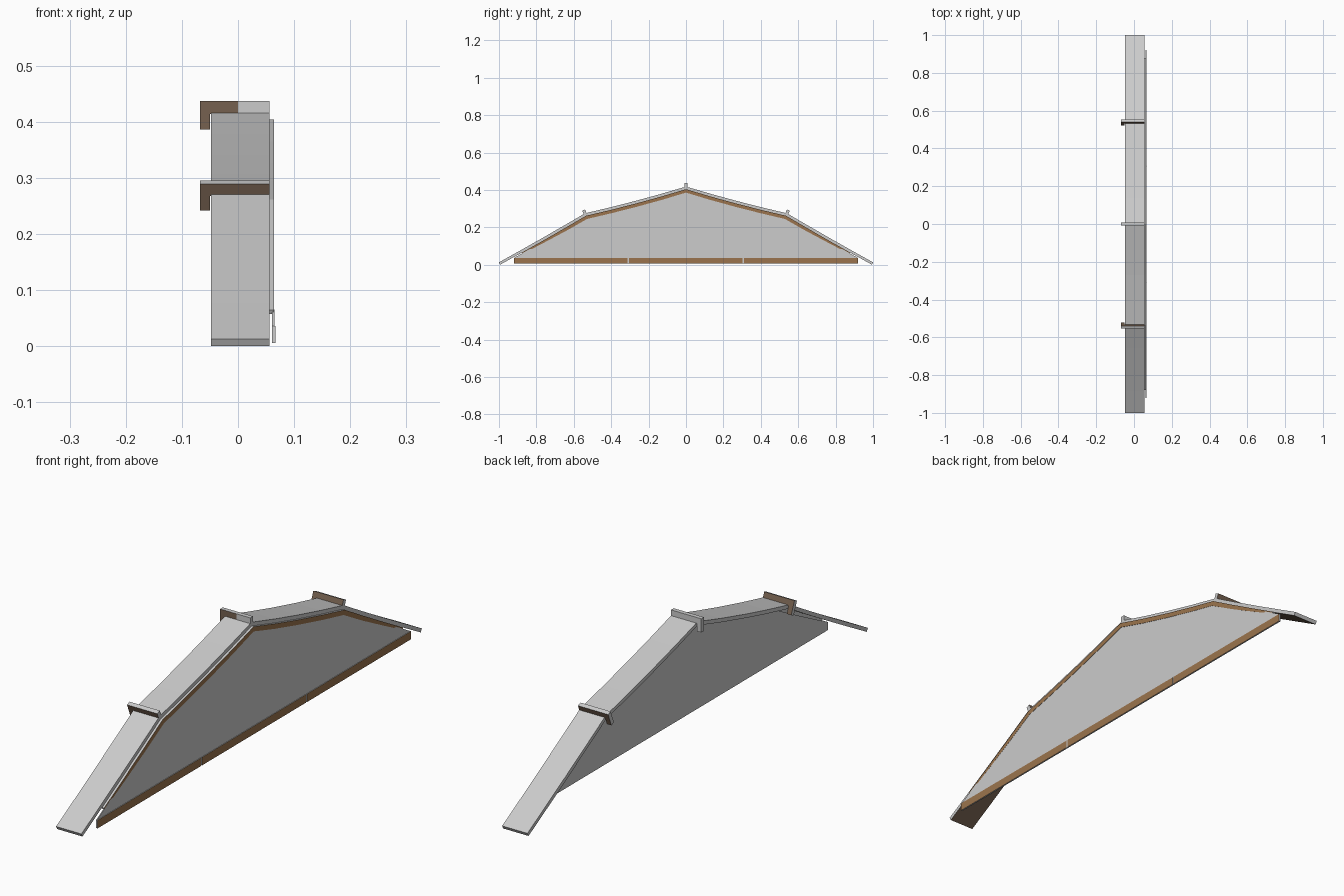
import bpy, bmesh, math
from mathutils import Vector, Matrix

if "Cube" in bpy.data.objects:
    bpy.data.objects.remove(bpy.data.objects["Cube"])


def material(name, rgb):
    m = bpy.data.materials.new(name)
    m.diffuse_color = (*rgb, 1)
    m.use_nodes = True
    m.node_tree.nodes["Principled BSDF"].inputs["Base Color"].default_value = m.diffuse_color
    return m


MATS = [material("pale grey", (0.60, 0.60, 0.60)),
        material("wood brown", (0.33, 0.175, 0.075)),
        material("dark umber", (0.18, 0.12, 0.08))]
GREY, BROWN, UMBER = 0, 1, 2


def finish(bm, name, colour):
    bmesh.ops.recalc_face_normals(bm, faces=bm.faces)
    bm.normal_update()
    for f in bm.faces:
        f.material_index = colour(f)
    me = bpy.data.meshes.new(name)
    bm.to_mesh(me)
    bm.free()
    for m in MATS:
        me.materials.append(m)
    ob = bpy.data.objects.new(name, me)
    bpy.context.collection.objects.link(ob)
    return ob


def strip(name, top, bottom, x0, x1, colour):
    """Solid band between two matching (y, z) lines, from x0 to x1."""
    bm = bmesh.new()
    rings = [[bm.verts.new((x, *p)) for x, p in
              ((x0, t), (x1, t), (x1, b), (x0, b))] for t, b in zip(top, bottom)]
    for r, s in zip(rings, rings[1:]):
        for i in range(4):
            j = (i + 1) % 4
            bm.faces.new((r[i], r[j], s[j], s[i]))
    bm.faces.new(rings[0])
    bm.faces.new(rings[-1])
    return finish(bm, name, colour)


def box(bm, lo, hi, mat=Matrix()):
    lo, hi = Vector(lo), Vector(hi)
    m = mat @ Matrix.Translation((lo + hi) / 2) @ Matrix.Diagonal((*(hi - lo), 1))
    bmesh.ops.create_cube(bm, size=1, matrix=m)


# Roof line: two slightly sagging slopes on each side of the ridge
def slope(a, b, sag, n=4):
    return [(a[0] + (b[0] - a[0]) * t, a[1] + (b[1] - a[1]) * t - sag * 4 * t * (1 - t))
            for t in (i / n for i in range(n))]


half = slope((0, .418), (.54, .275), .005) + slope((.54, .275), (1, .013), .002) + [(1, .013)]
line = [(-y, z) for y, z in half[:0:-1]] + half


def offset(pts, depth):
    """Move the points below the line by depth(y), square to the slope."""
    out = []
    for i, p in enumerate(pts):
        a, b = Vector(pts[max(i - 1, 0)]), Vector(pts[min(i + 1, len(pts) - 1)])
        t = (b - a).normalized()
        d = depth(p[0])
        out.append((p[0] + t.y * d, p[1] - t.x * d))
    return out


under = offset(line, lambda y: .014)
strip("roof_slab", line, under, -.048, .056, lambda f: UMBER if f.normal.z < -.5 else GREY)

# Trim under the roof edge, brown outside, thinning out towards the eaves
edge = [p for p in under if abs(p[0]) < .93]
strip("edge_trim", edge,
      offset(edge, lambda y: .018 if abs(y) < .6 else .018 - .036 * (abs(y) - .6)),
      .054, .0645, lambda f: BROWN if f.normal.x > .5 else GREY)

# Gable wall panel: thin sheet leaning slightly outwards at the foot
crest = [(-.92, .006), (-.92, .036), (-.55, .248), (-.03, .389),
         (.03, .389), (.55, .248), (.92, .036), (.92, .006)]
bm = bmesh.new()
outer = [bm.verts.new((.0650 - .006 * z, y, z)) for y, z in crest]
inside = [bm.verts.new((.0610 - .006 * z, y, z)) for y, z in crest]
bm.faces.new(outer)
bm.faces.new(inside)
for i in range(8):
    j = (i + 1) % 8
    bm.faces.new((outer[i], outer[j], inside[j], inside[i]))
finish(bm, "wall_panel", lambda f: GREY)

# Bottom board in three lengths with narrow gaps
bm = bmesh.new()
for a, b in ((-.92, -.312), (-.306, .303), (.309, .92)):
    box(bm, (.063, a, .006), (.067, b, .036))
finish(bm, "bottom_board", lambda f: BROWN if f.normal.x > .5 else GREY)


# Hooked battens across the roof at the ridge and both bends
def batten(name, y, z, tilt, colour):
    m = Matrix.Translation((0, y, z)) @ Matrix.Rotation(tilt, 4, 'X')
    bm = bmesh.new()
    box(bm, (-.068, -.008, -.004), (0, .008, .019), m)
    box(bm, (0, -.008, -.004), (.056, .008, .019), m)
    box(bm, (-.068, -.008, -.032), (-.05, .008, -.004), m)
    finish(bm, name, colour)


for side, label in ((-1, "front"), (1, "back")):
    batten(label + "_batten", side * .54, .275, -side * math.radians(22),
           lambda f: UMBER if abs(f.normal.y) > .8 else GREY)
batten("ridge_batten", 0, .418, 0,
       lambda f: UMBER if f.normal.y < -.8 and f.calc_center_median().x < 0 else GREY)
